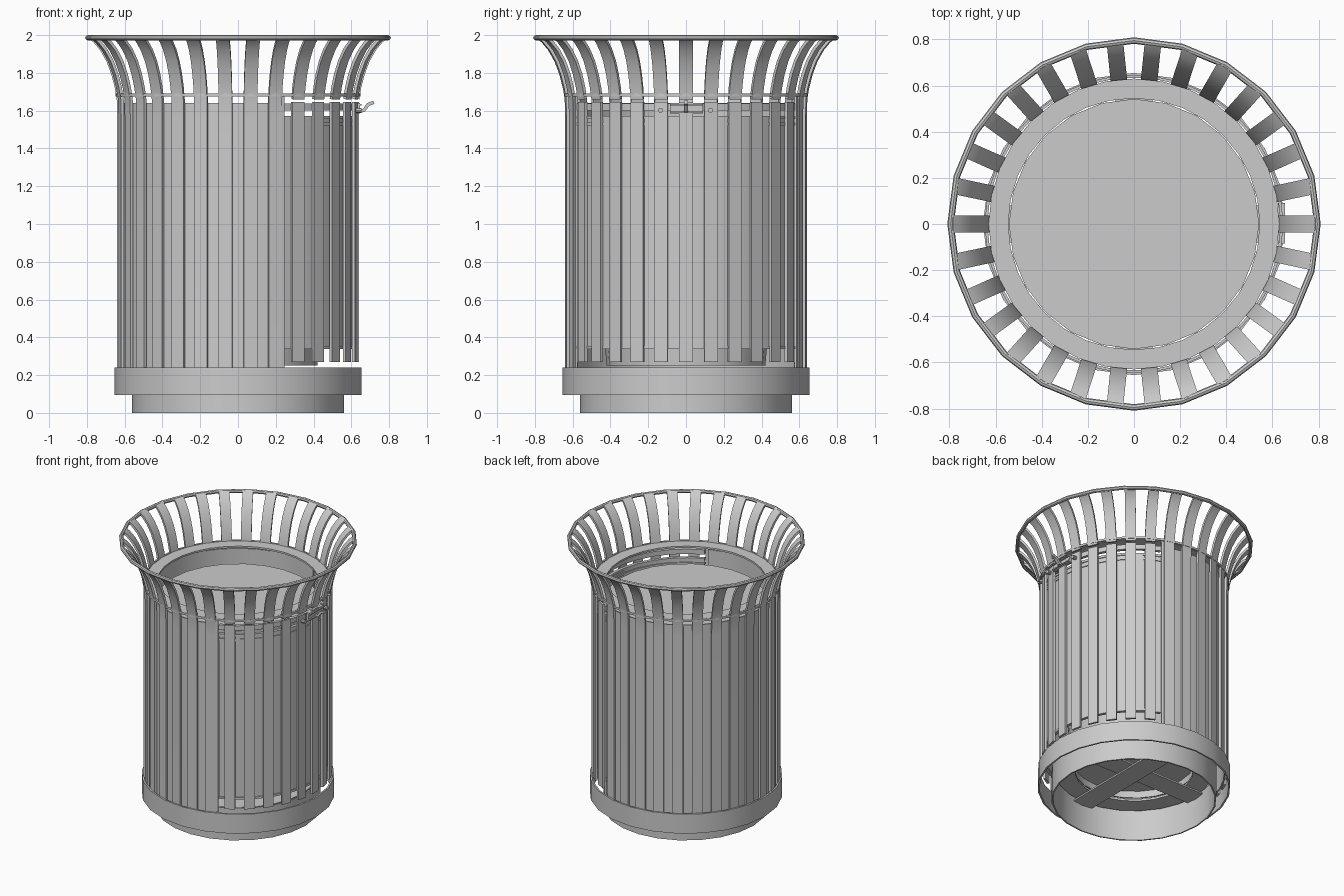
import bpy
import bmesh
from math import sin, cos, pi, radians
from mathutils import Vector, Matrix

cube = bpy.data.objects.get("Cube")
if cube:
    bpy.data.objects.remove(cube, do_unlink=True)

metal = bpy.data.materials.new("grey_metal")
metal.use_nodes = True
GREY = (0.6, 0.6, 0.6, 1)
metal.diffuse_color = GREY
metal.node_tree.nodes["Principled BSDF"].inputs["Base Color"].default_value = GREY


def finish(name, bm):
    """Turn a bmesh into a named, shaded object."""
    bmesh.ops.recalc_face_normals(bm, faces=bm.faces[:])
    mesh = bpy.data.meshes.new(name)
    bm.to_mesh(mesh)
    bm.free()
    mesh.materials.append(metal)
    obj = bpy.data.objects.new(name, mesh)
    bpy.context.collection.objects.link(obj)
    bpy.ops.object.select_all(action="DESELECT")
    obj.select_set(True)
    bpy.context.view_layer.objects.active = obj
    bpy.ops.object.shade_smooth_by_angle(angle=radians(30))
    return obj


def sweep(bm, rings, loop):
    """Skin a list of equal closed vertex rings, capping open ends."""
    n = len(rings[0])
    pairs = list(zip(rings, rings[1:])) + ([(rings[-1], rings[0])] if loop else [])
    for a, b in pairs:
        for i in range(n):
            j = (i + 1) % n
            bm.faces.new((a[i], a[j], b[j], b[i]))
    if not loop:
        bm.faces.new(rings[0])
        bm.faces.new(rings[-1][::-1])


def lathe(name, profile, start=0, end=360, segments=24):
    """Revolve a closed (radius, height) outline, fully or through an arc."""
    bm = bmesh.new()
    full = end - start == 360
    rings = []
    for k in range(segments if full else segments + 1):
        a = radians(start + (end - start) * k / segments)
        rings.append([bm.verts.new((r * cos(a), r * sin(a), z)) for r, z in profile])
    sweep(bm, rings, full)
    return finish(name, bm)


def rect(r0, r1, z0, z1):
    return [(r0, z0), (r1, z0), (r1, z1), (r0, z1)]


def tube(radius, z, thick, sides=8):
    return [(radius + thick * cos(2 * pi * i / sides), z + thick * sin(2 * pi * i / sides))
            for i in range(sides)]


def strip(bm, path, width, thick, angle):
    """Flat bar following a (radius, height) path at one angle round the axis."""
    turn = Matrix.Rotation(radians(angle), 3, "Z")
    rings = []
    for i, (r, z) in enumerate(path):
        lo, hi = path[max(i - 1, 0)], path[min(i + 1, len(path) - 1)]
        t = Vector((hi[0] - lo[0], 0, hi[1] - lo[1])).normalized()
        inward = Vector((-t.z, 0, t.x)) * thick
        p, side = Vector((r, 0, z)), Vector((0, width / 2, 0))
        corners = (p - side, p + side, p + side + inward, p - side + inward)
        rings.append([bm.verts.new(turn @ c) for c in corners])
    sweep(bm, rings, False)


def box(bm, x0, x1, y0, y1, z0, z1):
    size = Matrix.Diagonal((x1 - x0, y1 - y0, z1 - z0, 1))
    place = Matrix.Translation(((x0 + x1) / 2, (y0 + y1) / 2, (z0 + z1) / 2))
    bmesh.ops.create_cube(bm, size=1, matrix=place @ size)


DOOR = 67      # half angle of the door, centred on +x
STEP = 12      # angle between slats

# Base: foot tube, open wide band, floor ring and the crossed support bars
lathe("foot_ring", rect(0.55, 0.56, 0, 0.24))
lathe("base_band", rect(0.643, 0.655, 0.095, 0.24))
lathe("floor_ring", rect(0.4, 0.535, 0.22, 0.235))
bm = bmesh.new()
box(bm, -0.55, 0.55, -0.08, 0.08, 0.21, 0.222)
finish("cross_bar_x", bm)
bm = bmesh.new()
box(bm, -0.08, 0.08, -0.55, 0.55, 0.2, 0.212)
finish("cross_bar_y", bm)

# Slats: fixed ones run full height, the door ones are split below the flare
flare = [(0.642, 1.66), (0.652, 1.72), (0.67, 1.79), (0.696, 1.86),
         (0.73, 1.92), (0.765, 1.962), (0.795, 1.985)]
fixed, upper, door = bmesh.new(), bmesh.new(), bmesh.new()
for k in range(30):
    angle = k * STEP
    if min(angle, 360 - angle) < DOOR:
        strip(upper, flare, 0.072, 0.016, angle)
        strip(door, [(0.64, 0.27), (0.64, 1.645)], 0.072, 0.016, angle)
    else:
        strip(fixed, [(0.64, 0.2), (0.64, 1.56)] + flare, 0.072, 0.016, angle)
finish("fixed_slats", fixed)
finish("flared_slats_over_door", upper)
finish("door_slats", door)

# Rim, the hoop that ties the slats together and the flat collar inside it
lathe("top_rim", tube(0.795, 1.986, 0.014))
lathe("slat_hoop", rect(0.636, 0.648, 1.675, 1.69), segments=30)
lathe("collar", rect(0.545, 0.63, 1.675, 1.688), segments=32)

# Shell behind the fixed slats
lathe("fixed_shell", rect(0.612, 0.622, 0.2, 1.64), DOOR + 2, 358 - DOOR, 20)

# Door: shell and stiffening hoops, with a post at each edge
lathe("door_shell", rect(0.612, 0.622, 0.35, 1.565), -DOOR, DOOR, 12)
for name, z, half in (("door_hoop_bottom", 0.345, 0.008), ("door_hoop_lower", 1.53, 0.008),
                      ("door_hoop_upper", 1.565, 0.008), ("door_hoop_top", 1.62, 0.018)):
    lathe(name, rect(0.605, 0.628, z - half, z + half), -DOOR, DOOR, 12)
posts = bmesh.new()
for s in (-1, 1):
    strip(posts, [(0.635, 0.24), (0.635, 1.68)], 0.018, 0.012, s * (DOOR + 1))
finish("door_posts", posts)

# Tapered inner bin with a raised floor and a flat lid
lathe("inner_bin", [(0.41, 0.25), (0.42, 0.25), (0.54, 1.55), (0.53, 1.55)])
for name, radius, z in (("bin_floor", 0.42, 0.31), ("bin_lid", 0.542, 1.553)):
    bm = bmesh.new()
    bmesh.ops.create_cone(bm, cap_ends=True, segments=24, radius1=radius, radius2=radius,
                          depth=0.012, matrix=Matrix.Translation((0, 0, z)))
    finish(name, bm)

# Latch: back plate, slot frame, bolts and lever
bm = bmesh.new()
box(bm, 0.625, 0.645, -0.085, 0.09, 1.585, 1.64)
for z in (1.59, 1.628):
    box(bm, 0.64, 0.655, -0.085, 0.09, z, z + 0.008)
finish("latch_plate", bm)
bm = bmesh.new()
for y in (-0.135, 0.13):
    bmesh.ops.create_cone(bm, cap_ends=True, segments=10, radius1=0.014, radius2=0.014, depth=0.03,
                          matrix=Matrix.Translation((0.64, y, 1.602)) @ Matrix.Rotation(pi / 2, 4, "Y"))
finish("latch_bolts", bm)
bm = bmesh.new()
strip(bm, [(0.63, 1.588), (0.67, 1.593), (0.695, 1.626), (0.722, 1.636)], 0.022, 0.018, 0)
finish("latch_lever", bm)
